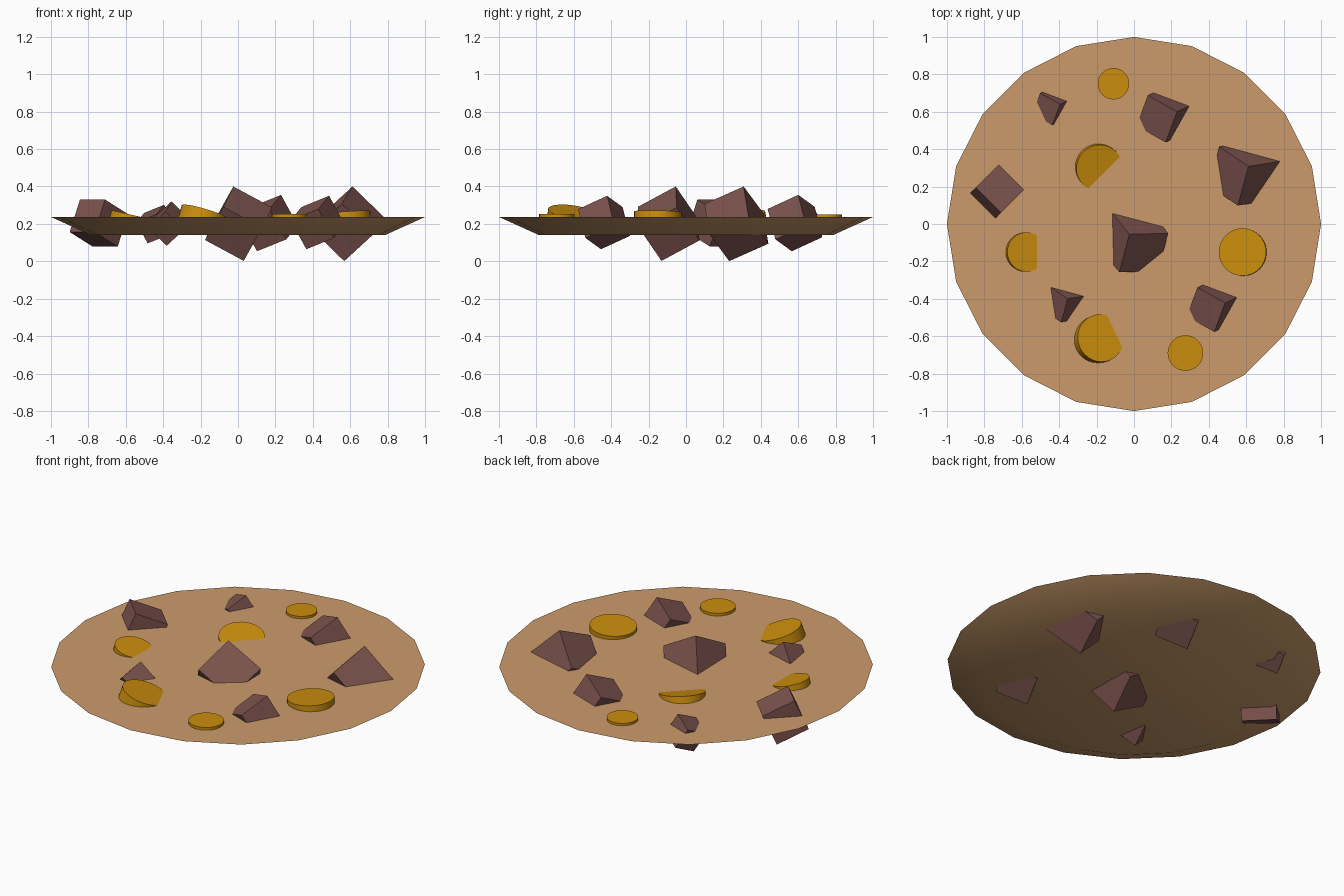
import bpy, bmesh, math
from mathutils import Vector, Matrix

if "Cube" in bpy.data.objects:
    bpy.data.objects.remove(bpy.data.objects["Cube"])


def material(name, rgb):
    m = bpy.data.materials.new(name)
    m.diffuse_color = (*rgb, 1)
    m.use_nodes = True
    m.node_tree.nodes["Principled BSDF"].inputs["Base Color"].default_value = m.diffuse_color
    return m


DOUGH = material("dough", (0.60, 0.33, 0.145))
CHOCOLATE = material("chocolate", (0.20, 0.085, 0.075))
CANDY = material("candy", (0.60, 0.27, 0.004))


def add_object(name, bm, mat, smooth=None):
    bmesh.ops.recalc_face_normals(bm, faces=bm.faces)
    me = bpy.data.meshes.new(name)
    bm.to_mesh(me)
    bm.free()
    me.materials.append(mat)
    ob = bpy.data.objects.new(name, me)
    bpy.context.collection.objects.link(ob)
    if smooth:
        bpy.ops.object.select_all(action='DESELECT')
        ob.select_set(True)
        bpy.context.view_layer.objects.active = ob
        bpy.ops.object.shade_smooth_by_angle(angle=math.radians(smooth))
    return ob


# Cookie base: 20-sided disc flaring upward
bm = bmesh.new()
rings = []
for r, z in ((0.79, 0.142), (1.0, 0.237)):
    rings.append([bm.verts.new((r * math.cos(i * math.pi / 10),
                                r * math.sin(i * math.pi / 10), z)) for i in range(20)])
low, high = rings
bm.faces.new(low)
bm.faces.new(high)
for i in range(20):
    j = (i + 1) % 20
    bm.faces.new((low[i], low[j], high[j], high[i]))
add_object("cookie_base", bm, DOUGH, 25)


# Chocolate chunks: cubes placed by their highest corner and two edge directions
def chunk(name, corner, size, e1, e2):
    u = Vector(e1).normalized()
    v = Vector(e2)
    v = (v - u * v.dot(u)).normalized()
    w = u.cross(v)
    if w.z > 0:
        w = -w
    centre = Vector(corner) + (u + v + w) * size / 2
    rot = Matrix((u, v, w)).transposed().to_4x4()
    bm = bmesh.new()
    bmesh.ops.create_cube(bm, size=size, matrix=Matrix.Translation(centre) @ rot)
    add_object(name, bm, CHOCOLATE)


TILT_A = ((-.16, .09, -.065), (-.04, -.17, -.065))
TILT_D = ((.17, .027, -.165), (-.035, -.2, -.11))
TILT_E = ((.195, .005, -.105), (-.085, -.215, -.10))
TILT_F = ((.133, -.133, 0), (.12, .12, -.076))
for i, (corner, size, tilt) in enumerate((
        ((.23, .60, .355), .19, TILT_A),
        ((.487, -.422, .35), .18, TILT_A),
        ((-.395, .64, .302), .13, TILT_A),
        ((.612, .308, .40), .236, TILT_D),
        ((-.355, -.40, .32), .14, TILT_D),
        ((-.025, -.055, .40), .236, TILT_E),
        ((-.845, .195, .33), .19, TILT_F))):
    chunk(f"chocolate_chunk_{i + 1}", corner, size, *tilt)


# Candy buttons: short discs, each tipped down towards a heading
THICK = 0.07
for i, (x, y, z, r, heading, tip) in enumerate((
        (-.11, .75, .251, .084, 0, 0),
        (.58, -.15, .264, .127, 160, 4),
        (.275, -.69, .253, .095, 0, 0),
        (-.575, -.15, .250, .105, 0, 13),
        (-.185, .30, .246, .125, -45, 14),
        (-.178, -.61, .264, .128, 25, 18))):
    a = math.radians(heading)
    axis = Vector((-math.sin(a), math.cos(a), 0))
    m = (Matrix.Translation((x, y, z)) @ Matrix.Rotation(math.radians(tip), 4, axis)
         @ Matrix.Translation((0, 0, -THICK / 2)))
    bm = bmesh.new()
    bmesh.ops.create_cone(bm, cap_ends=True, segments=32, radius1=r, radius2=r,
                          depth=THICK, matrix=m)
    add_object(f"candy_button_{i + 1}", bm, CANDY, 30)
